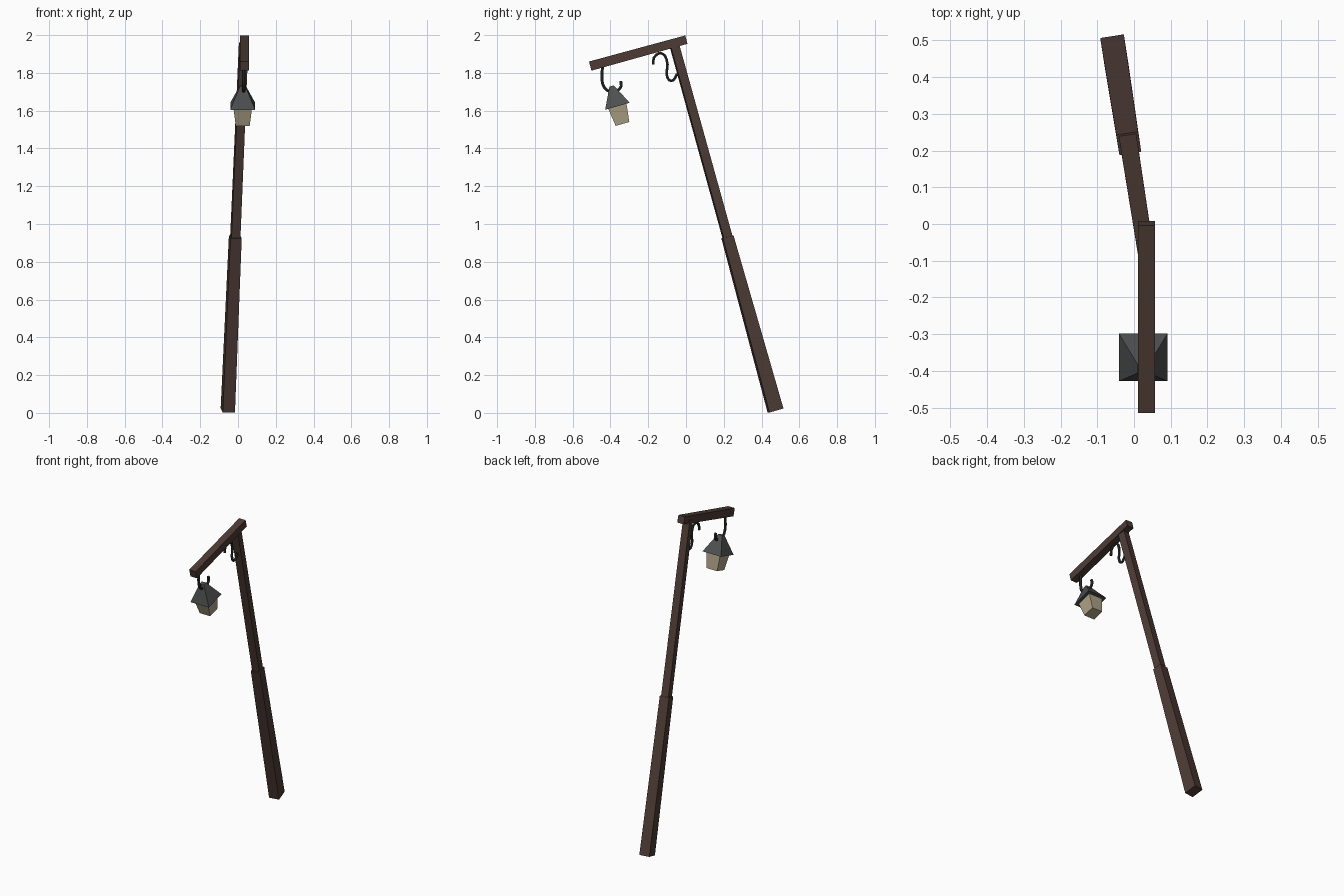
import bpy, bmesh, math
from mathutils import Vector, Matrix

if "Cube" in bpy.data.objects:
    bpy.data.objects.remove(bpy.data.objects["Cube"])


def material(name, rgb):
    m = bpy.data.materials.new(name)
    m.diffuse_color = (*rgb, 1)
    m.use_nodes = True
    m.node_tree.nodes["Principled BSDF"].inputs["Base Color"].default_value = m.diffuse_color
    return m


WOOD = material("dark wood", (0.074, 0.044, 0.035))
IRON = material("black iron", (0.028, 0.030, 0.031))
ROOF = material("grey roof metal", (0.075, 0.077, 0.079))
GLASS = material("pale lantern glass", (0.42, 0.36, 0.24))


def finish(name, bm, mat, matrix=Matrix()):
    bmesh.ops.recalc_face_normals(bm, faces=bm.faces)
    me = bpy.data.meshes.new(name)
    bm.to_mesh(me)
    bm.free()
    me.materials.append(mat)
    ob = bpy.data.objects.new(name, me)
    ob.matrix_world = matrix
    bpy.context.collection.objects.link(ob)
    return ob


def taper(name, z0, size0, z1, size1, mat, matrix):
    """Four-sided block tapering along its local z."""
    bm = bmesh.new()
    bmesh.ops.create_cube(bm, size=1)
    for v in bm.verts:
        z, s = (z1, size1) if v.co.z > 0 else (z0, size0)
        v.co = (v.co.x * s[0], v.co.y * s[1], z)
    return finish(name, bm, mat, matrix)


def tube(name, pts, x, r, mat, sides=6):
    """Round bar swept along a path in the yz plane, smoothed by a spline."""
    p = [Vector((x, y, z)) for y, z in pts]
    p = [2 * p[0] - p[1]] + p + [2 * p[-1] - p[-2]]
    path = []
    for i in range(1, len(p) - 2):
        a, b, c, d = p[i - 1:i + 3]
        for k in range(2):
            t = k / 2
            path.append(0.5 * (2 * b + (c - a) * t + (2 * a - 5 * b + 4 * c - d) * t * t
                               + (3 * b - a - 3 * c + d) * t ** 3))
    path.append(p[-2])
    bm = bmesh.new()
    rings = []
    side = Vector((1, 0, 0))
    for i, q in enumerate(path):
        tan = (path[min(i + 1, len(path) - 1)] - path[max(i - 1, 0)]).normalized()
        up = tan.cross(side)
        angs = [2 * math.pi * k / sides for k in range(sides)]
        rings.append([bm.verts.new(q + r * (math.cos(a) * side + math.sin(a) * up)) for a in angs])
    for a, b in zip(rings, rings[1:]):
        for k in range(sides):
            bm.faces.new((a[k], a[(k + 1) % sides], b[(k + 1) % sides], b[k]))
    bm.faces.new(rings[0])
    bm.faces.new(rings[-1])
    return finish(name, bm, mat)


# Leaning post: thick lower half, thinner upper half
base, top = Vector((-0.054, 0.474, 0.0125)), Vector((0.030, -0.064, 1.955))
axis = (top - base).normalized()
side = Vector((-axis.y, axis.x, 0)).normalized()
depth = axis.cross(side)
post = Matrix((side, depth, axis)).transposed().to_4x4()
post.translation = base
length = (top - base).length
taper("lower_post", 0, (0.065, 0.078), 0.955, (0.060, 0.058), WOOD, post)
taper("upper_post", 0.90, (0.048, 0.048), length, (0.044, 0.046), WOOD, post)

# Sloping cross beam
a, b = Vector((0.034, -0.507, 1.836)), Vector((0.034, 0.002, 1.976))
along = (b - a).normalized()
x_axis = Vector((1, 0, 0))
beam = Matrix((x_axis, along.cross(x_axis), along)).transposed().to_4x4()
beam.translation = a
taper("cross_beam", 0, (0.046, 0.050), (b - a).length, (0.046, 0.046), WOOD, beam)

# Iron hooks
tube("lantern_hook", [(-0.442, 1.84), (-0.445, 1.77), (-0.438, 1.733), (-0.42, 1.710), (-0.39, 1.698),
                      (-0.36, 1.708), (-0.343, 1.73), (-0.346, 1.757)], 0.030, 0.009, IRON)
tube("scroll_brace", [(-0.174, 1.845), (-0.170, 1.88), (-0.143, 1.904), (-0.112, 1.892), (-0.098, 1.845),
                      (-0.103, 1.795), (-0.09, 1.762), (-0.066, 1.762), (-0.047, 1.795)], 0.028, 0.008, IRON)

# Tilted lantern
lantern = Matrix.Translation((0.025, -0.363, 1.623)) @ Matrix.Rotation(math.radians(16), 4, 'X')
taper("lantern_roof", 0, (0.132, 0.135), 0.112, (0.030, 0.024), ROOF, lantern)
taper("lantern_glass", -0.097, (0.074, 0.075), 0.0, (0.097, 0.100), GLASS, lantern)
